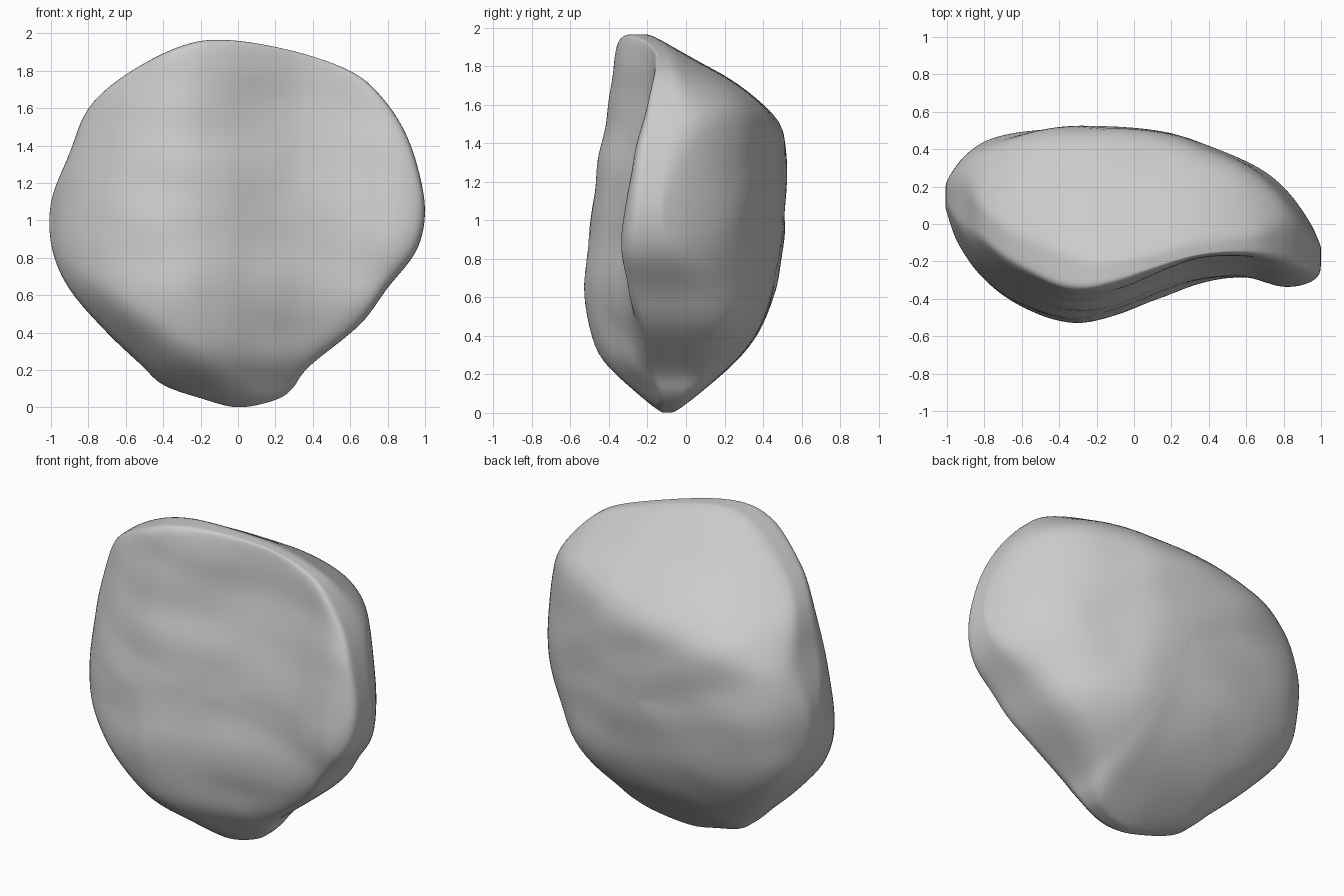
import bpy
import bmesh
from mathutils import Vector, noise

cube = bpy.data.objects.get("Cube")
if cube:
    bpy.data.objects.remove(cube, do_unlink=True)

# Rim of the boulder: x, z and the depth y of its widest line
RIM = [(1, 1.03, -.14), (.97, 1.25, -.15), (.89, 1.48, -.13), (.76, 1.67, -.1),
       (.6, 1.8, -.11), (.3, 1.905, -.16), (-.05, 1.965, -.23), (-.3, 1.935, -.25),
       (-.6, 1.78, -.14), (-.8, 1.6, .01), (-.9, 1.36, .1), (-1, 1.1, .16),
       (-.995, .85, .13), (-.9, .63, .06), (-.7, .4, .02), (-.52, .23, -.02),
       (-.4, .12, -.05), (-.2, .05, -.08), (0, 0, -.1), (.2, .04, -.08),
       (.29, .1, -.07), (.38, .22, -.07), (.65, .44, -.07), (.8, .64, -.1),
       (.95, .83, -.13)]
# Front depth across x, and its setback up the height
FRONT_X = [(-1, -.02), (-.95, -.15), (-.82, -.31), (-.6, -.45), (-.33, -.525),
           (-.1, -.485), (.15, -.385), (.35, -.315), (.6, -.3), (.8, -.35), (1, -.36)]
FRONT_Z = [(0, .24), (.1, .17), (.25, .07), (.4, .03), (.55, 0), (.8, .01),
           (1.2, .05), (1.6, .12), (1.96, .14)]
# Back depth limits across x and up the height
BACK_X = [(-1, .32), (-.9, .43), (-.75, .49), (-.2, .535), (.2, .48), (.42, .41),
          (.65, .33), (.82, .22), (.95, .06), (1, -.07)]
BACK_Z = [(0, 0), (.1, .12), (.25, .28), (.4, .38), (.6, .46), (.8, .5), (1, .53),
          (1.4, .57), (1.5, .52), (1.63, .4), (1.74, .27), (1.82, .14), (1.96, -.1)]
SUB, RINGS = 6, 40


def spline(a, b, c, d, t):
    return b + (c - a) * (t / 2) + (a * 2 - b * 5 + c * 4 - d) * (t * t / 2) \
        + (b * 3 - a - c * 3 + d) * (t ** 3 / 2)


def lookup(table, v):
    """Read a table with smooth blends between its entries."""
    last = len(table) - 1
    v = min(max(v, table[0][0]), table[last][0])
    i = next(k for k in range(last) if v <= table[k + 1][0])
    (x0, y0), (x1, y1) = table[i], table[i + 1]

    def slope(k):
        a, b = table[max(k - 1, 0)], table[min(k + 1, last)]
        return (b[1] - a[1]) / (b[0] - a[0])
    w = x1 - x0
    t = (v - x0) / w
    return (y0 * (1 + 2 * t) * (1 - t) ** 2 + slope(i) * w * t * (1 - t) ** 2
            + y1 * t * t * (3 - 2 * t) + slope(i + 1) * w * t * t * (t - 1))


def soft_min(a, b, k=.08):
    h = max(k - abs(a - b), 0) / k
    return min(a, b) - h * h * k / 4


def front_depth(x, z):
    # The left flank leans back more towards the top
    setback = lookup(FRONT_Z, z)
    if z > .6:
        setback *= 1 + 1.4 * max(0, -x - .4)
    # Undercut facet along the lower left edge
    above = z - .48 + .71 * (x + .55)
    return lookup(FRONT_X, x) + setback - .8 * soft_min(0, above)


def back_depth(x, z):
    # The sloping top falls away towards both sides
    drop = .55 * max(0, abs(x) - .2) ** 2 * min(max(z * 2 - 1.8, 0), 1)
    return soft_min(lookup(BACK_X, x), lookup(BACK_Z, z + drop))


def ripple(x, y, z):
    """Soft weathered layers, stretched sideways."""
    return .012 * noise.noise((x * 2 + 5, y * 2, z * 5 + x)) \
        + .01 * noise.noise((x * 3, y * 3 + 9, z * 3))


# Smooth closed rim curve
pts = [Vector((x, y, z)) for x, z, y in RIM]
n = len(pts)
rim = [spline(pts[i - 1], pts[i], pts[(i + 1) % n], pts[(i + 2) % n], j / SUB)
       for i in range(n) for j in range(SUB)]
centre = Vector((0, 0, 1))

bm = bmesh.new()
rim_verts = [bm.verts.new(p) for p in rim]


def half(depth, power):
    """Close one side of the boulder with rings shrinking to a centre point."""
    outer = rim_verts
    for k in range(RINGS - 1, 0, -1):
        s = 1 - (1 - k / RINGS) ** 3
        fall = (1 - s ** power) ** (1 / power)
        ring = []
        for p in rim:
            x, _, z = centre.lerp(p, s)
            y = p.y + (depth(x, z) - p.y) * fall
            ring.append(bm.verts.new((x, y + fall * ripple(x, y, z), z)))
        for i in range(len(rim)):
            j = (i + 1) % len(rim)
            bm.faces.new((outer[i], outer[j], ring[j], ring[i]))
        outer = ring
    y = depth(centre.x, centre.z)
    tip = bm.verts.new((centre.x, y + ripple(centre.x, y, centre.z), centre.z))
    for i in range(len(rim)):
        bm.faces.new((outer[i], outer[(i + 1) % len(rim)], tip))


half(front_depth, 7)
half(back_depth, 4)
bmesh.ops.recalc_face_normals(bm, faces=bm.faces)
for face in bm.faces:
    face.smooth = True

mesh = bpy.data.meshes.new("boulder")
bm.to_mesh(mesh)
bm.free()
boulder = bpy.data.objects.new("boulder", mesh)
bpy.context.collection.objects.link(boulder)

# Gentle weathering of the edges
soften = boulder.modifiers.new("weathering", 'SMOOTH')
soften.factor = .5
soften.iterations = 5

# Plain stone colour
stone = bpy.data.materials.new("stone_grey")
stone.use_nodes = True
colour = (.6, .6, .6, 1)
stone.diffuse_color = colour
stone.node_tree.nodes["Principled BSDF"].inputs["Base Color"].default_value = colour
mesh.materials.append(stone)
